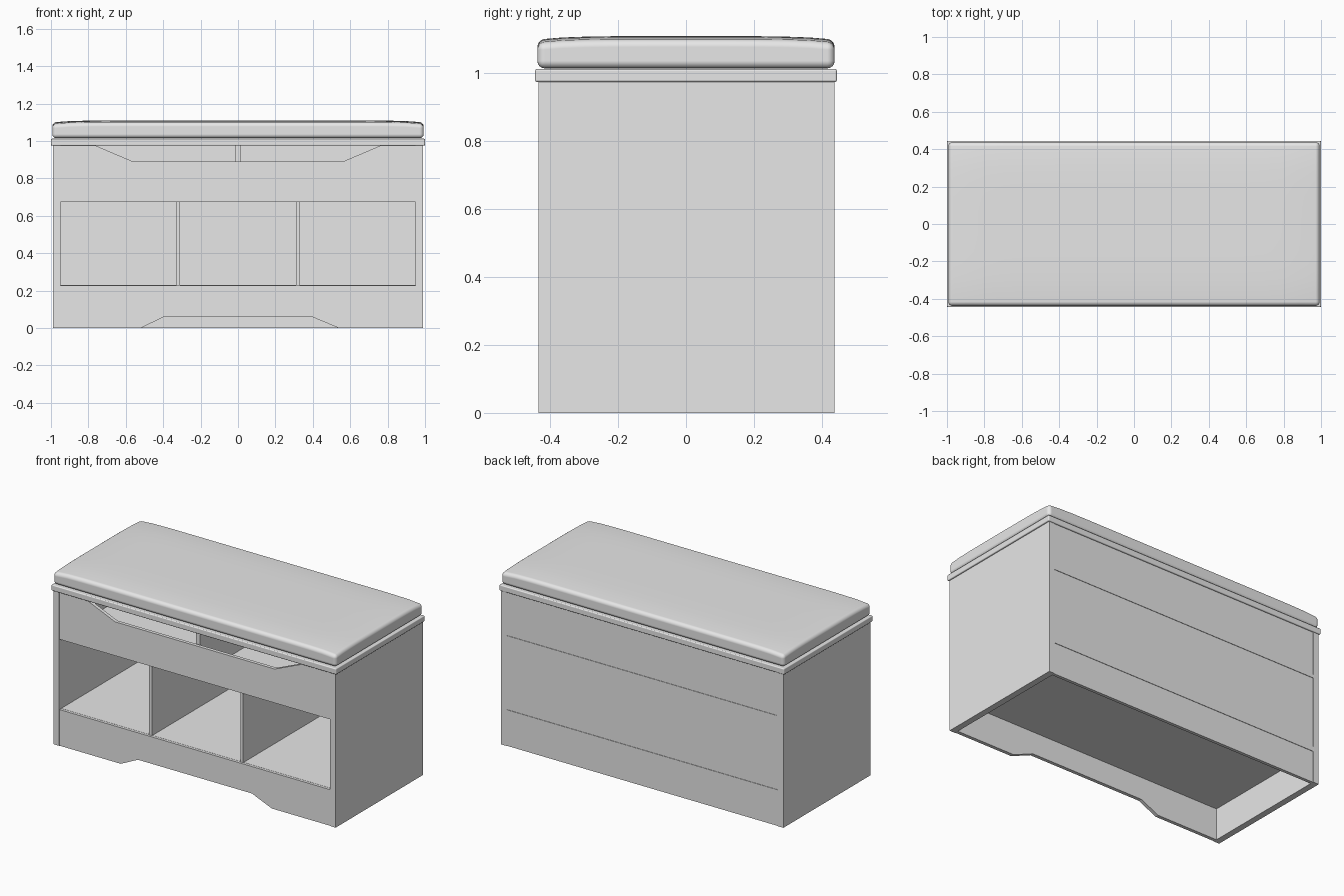
import bpy
import bmesh

old = bpy.data.objects.get("Cube")
if old:
    bpy.data.objects.remove(old, do_unlink=True)

grey = bpy.data.materials.new("plain grey")
grey.use_nodes = True
grey.diffuse_color = (0.8, 0.8, 0.8, 1)
grey.node_tree.nodes["Principled BSDF"].inputs["Base Color"].default_value = grey.diffuse_color


def make(name, bm):
    bmesh.ops.recalc_face_normals(bm, faces=bm.faces)
    mesh = bpy.data.meshes.new(name)
    bm.to_mesh(mesh)
    bm.free()
    mesh.materials.append(grey)
    obj = bpy.data.objects.new(name, mesh)
    bpy.context.collection.objects.link(obj)
    return obj


def bevel(obj, width, segments):
    mod = obj.modifiers.new("soft edges", "BEVEL")
    mod.width = width
    mod.segments = segments
    mod.limit_method = "ANGLE"
    for face in obj.data.polygons:
        face.use_smooth = True
    mod.harden_normals = True


def box(name, x, y, z):
    """Box from (low, high) ranges."""
    bm = bmesh.new()
    bmesh.ops.create_cube(bm, size=1)
    for v in bm.verts:
        v.co = [r[0] if c < 0 else r[1] for c, r in zip(v.co, (x, y, z))]
    return make(name, bm)


def board(name, outline, front, back):
    """Flat board cut to an (x, z) outline."""
    bm = bmesh.new()
    face = bm.faces.new([bm.verts.new((x, front, z)) for x, z in outline])
    result = bmesh.ops.extrude_face_region(bm, geom=[face])
    for item in result["geom"]:
        if isinstance(item, bmesh.types.BMVert):
            item.co.y = back
    return make(name, bm)


FRONT, BACK = -0.435, 0.438
INNER = 0.95
LID = 0.975

# Carcass
for side, s in (("left", 1), ("right", -1)):
    box(side + "_side_panel", sorted((s * INNER, s * 0.99)), (FRONT, BACK), (0, LID))
    box(side + "_lower_divider", (s * 0.32 - 0.01, s * 0.32 + 0.01), (-0.42, 0.42), (0.23, 0.68))
box("back_panel", (-INNER, INNER), (0.415, BACK - 0.003), (0, LID))
box("lower_shelf", (-INNER, INNER), (-0.415, BACK), (0.2, 0.23))
box("upper_shelf", (-INNER, INNER), (-0.415, BACK), (0.677, 0.7))
box("upper_divider", (-0.015, 0.015), (-0.4, 0.42), (0.7, LID))

# Shaped front boards
board("upper_front_board",
      [(-INNER, 0.675), (INNER, 0.675), (INNER, LID), (0.76, LID),
       (0.56, 0.89), (-0.56, 0.89), (-0.76, LID), (-INNER, LID)],
      FRONT + 0.003, -0.41)
board("lower_front_board",
      [(-INNER, 0), (-0.52, 0), (-0.4, 0.058), (0.4, 0.058),
       (0.54, 0), (INNER, 0), (INNER, 0.229), (-INNER, 0.229)],
      FRONT + 0.003, -0.41)

# Lid
lid = box("lid_board", (-1, 1), (-0.445, 0.445), (LID, 1.013))
bevel(lid, 0.006, 2)

# Padded cushion with a gently crowned top
bm = bmesh.new()
bmesh.ops.create_grid(bm, x_segments=20, y_segments=12, size=1)
result = bmesh.ops.extrude_face_region(bm, geom=bm.faces[:])
upper = {e for e in result["geom"] if isinstance(e, bmesh.types.BMVert)}
for v in bm.verts:
    x, y = v.co.x, v.co.y
    droop = 0.01 * (abs(x) ** 12 + abs(y) ** 5)
    v.co = (x * 0.993, y * 0.438, 1.11 - droop if v in upper else 1.015)
cushion = make("seat_cushion", bm)
bevel(cushion, 0.022, 4)
